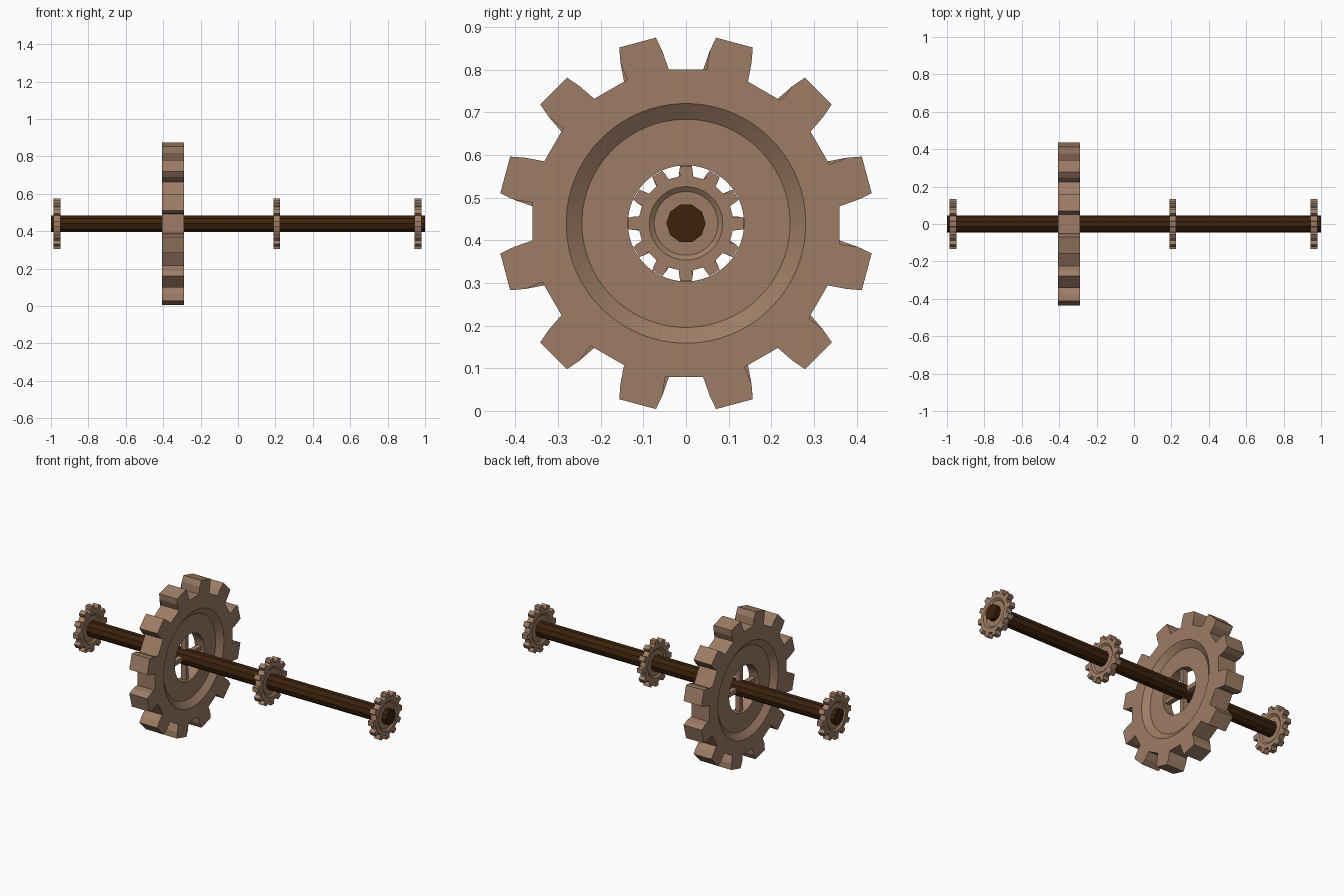
import bpy, bmesh, math
from mathutils import Matrix

if "Cube" in bpy.data.objects:
    bpy.data.objects.remove(bpy.data.objects["Cube"])

AXIS_Z = 0.44


def material(name, col):
    m = bpy.data.materials.new(name)
    m.diffuse_color = (*col, 1)
    m.use_nodes = True
    m.node_tree.nodes["Principled BSDF"].inputs["Base Color"].default_value = m.diffuse_color
    return m


TAN = material("tan wood", (0.34, 0.205, 0.13))
DARK = material("dark wood", (0.045, 0.016, 0.004))


def finish(bm, name, mat, x, scale=1.0, turn=0.0):
    bmesh.ops.recalc_face_normals(bm, faces=bm.faces)
    me = bpy.data.meshes.new(name)
    bm.to_mesh(me)
    bm.free()
    me.materials.append(mat)
    ob = bpy.data.objects.new(name, me)
    ob.location = (x, 0, AXIS_Z)
    ob.scale = (scale,) * 3
    ob.rotation_euler = (turn, 0, 0)
    bpy.context.collection.objects.link(ob)
    return ob


def gear(name, x, scale=1.0, turn=0.0):
    # toothed outline in polar form, six points per tooth
    tooth = [(-7, 0.364), (-7.2, 0.407), (-5.8, 0.441), (5.8, 0.441), (7.2, 0.407), (7, 0.364)]
    outline = [(math.radians(15 + 30 * k + a), r) for k in range(12) for a, r in tooth]
    n = len(outline)
    half, web = 0.0585, 0.03
    bm = bmesh.new()

    def ring(px, radius=None):
        vs = []
        for i, (a, r) in enumerate(outline):
            if radius:
                # even spacing on the round rings
                k, j = divmod(i, 6)
                a = math.radians(15 + 30 * k + (-7.5, -4.5, -1.5, 1.5, 4.5, 7.5)[j] * 5 / 3)
                r = radius
            vs.append(bm.verts.new((px, r * math.cos(a), r * math.sin(a))))
        return vs

    # loop of rings: teeth, rim face, sloped recess, web, hole, and back again
    rings = [ring(-half), ring(half), ring(half, 0.281), ring(web, 0.244), ring(web, 0.136),
             ring(-web, 0.136), ring(-web, 0.244), ring(-half, 0.281)]
    for a, b in zip(rings, rings[1:] + rings[:1]):
        for i in range(n):
            j = (i + 1) % n
            bm.faces.new((a[i], a[j], b[j], b[i]))
    return finish(bm, name, TAN, x, scale, turn)


# axle
bm = bmesh.new()
bmesh.ops.create_cone(bm, cap_ends=True, segments=10, radius1=0.046, radius2=0.046, depth=2,
                      matrix=Matrix.Rotation(math.pi / 2, 4, 'Y'))
finish(bm, "axle", DARK, 0)

# large gear with spokes joining it to the axle
gear("large_gear", -0.3475)
bm = bmesh.new()
for ang in (0, math.pi / 2):
    bmesh.ops.create_cube(bm, size=1, matrix=Matrix.Rotation(ang, 4, 'X') @ Matrix.Diagonal((0.03, 0.28, 0.026, 1)))
finish(bm, "large_gear_spokes", TAN, -0.3475)

# small gears along the axle
for name, x in (("left_gear", -0.968), ("middle_gear", 0.207), ("right_gear", 0.962)):
    gear(name, x, 0.306, math.radians(15))
